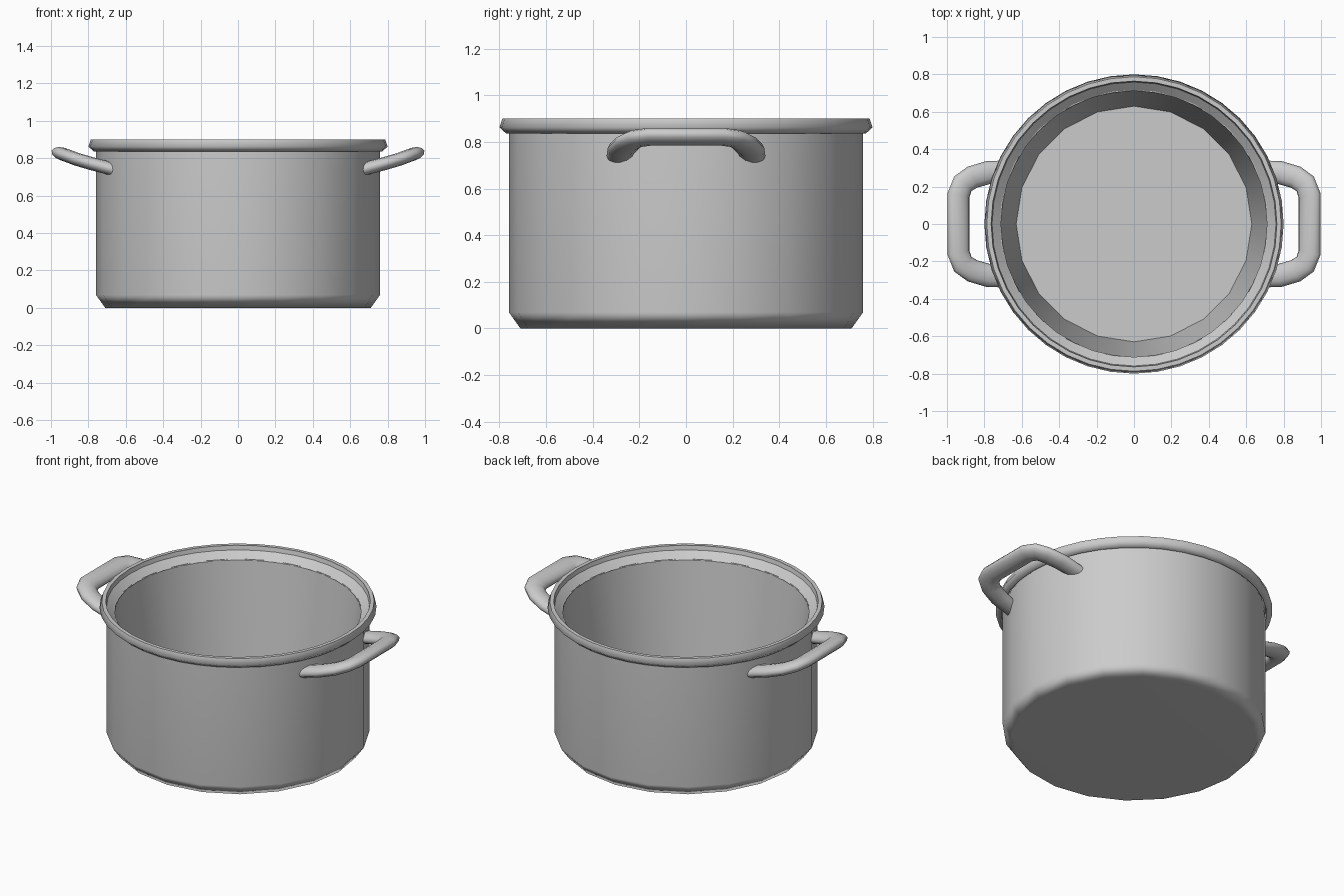
import bpy, bmesh, math
from mathutils import Vector

if "Cube" in bpy.data.objects:
    bpy.data.objects.remove(bpy.data.objects["Cube"])


def finish(name, bm, angle):
    bmesh.ops.recalc_face_normals(bm, faces=bm.faces)
    me = bpy.data.meshes.new(name)
    bm.to_mesh(me)
    bm.free()
    ob = bpy.data.objects.new(name, me)
    bpy.context.collection.objects.link(ob)
    bpy.ops.object.select_all(action='DESELECT')
    ob.select_set(True)
    bpy.context.view_layer.objects.active = ob
    bpy.ops.object.shade_smooth_by_angle(angle=math.radians(angle))
    return ob


def skin(bm, rings, closed):
    n = len(rings[0])
    pairs = list(zip(rings, rings[1:]))
    if closed:
        pairs.append((rings[-1], rings[0]))
    for a, b in pairs:
        for i in range(n):
            j = (i + 1) % n
            bm.faces.new((a[i], a[j], b[j], b[i]))
    if not closed:
        bm.faces.new(rings[0])
        bm.faces.new(rings[-1])


def lathe(name, profile, sides, closed, angle):
    bm = bmesh.new()
    rings = [[bm.verts.new((r * math.cos(math.tau * i / sides),
                            r * math.sin(math.tau * i / sides), z))
              for i in range(sides)] for r, z in profile]
    skin(bm, rings, closed)
    return finish(name, bm, angle)


def handle(name, side):
    # Flattened tube swept along a tilted, rounded U, ends cut to meet the wall
    half = [(0.685, 0.283, 0.745), (0.78, 0.275, 0.770), (0.865, 0.25, 0.795),
            (0.915, 0.215, 0.814), (0.938, 0.155, 0.822)]
    pts = [Vector(p) for p in half]
    pts += [Vector((p.x, -p.y, p.z)) for p in reversed(pts)]
    up = Vector((-0.29, 0, 0.957)).normalized()
    last = len(pts) - 1
    bm = bmesh.new()
    rings = []
    for k, p in enumerate(pts):
        if k == 0:
            t = Vector((0.89, 0.37, 0.27))
        elif k == last:
            t = Vector((-0.89, 0.37, -0.27))
        else:
            t = (p - pts[k - 1]).normalized() + (pts[k + 1] - p).normalized()
        across = up.cross(t).normalized()
        ring = []
        for i in range(12):
            u = math.tau * i / 12
            v = p + across * 0.062 * math.cos(u) + up * 0.035 * math.sin(u)
            ring.append(bm.verts.new((v.x * side, v.y, v.z)))
        rings.append(ring)
    skin(bm, rings, False)
    return finish(name, bm, 50)


# Pot body: base chamfer, outer wall, tapering inner wall and floor
body = lathe("pot_body", [(0.71, 0), (0.76, 0.07), (0.76, 0.84), (0.72, 0.835),
                          (0.63, 0.06)], 20, False, 60)
weighted = body.modifiers.new("weighted_normals", 'WEIGHTED_NORMAL')
weighted.keep_sharp = True

# Rolled rim
lathe("rim", [(0.764, 0.90), (0.787, 0.90), (0.80, 0.862), (0.77, 0.835),
              (0.764, 0.836)], 40, True, 68)

# Sloping lid seat inside the rim
lathe("lid_seat", [(0.765, 0.90), (0.762, 0.875), (0.711, 0.83),
                   (0.75, 0.832)], 40, True, 30)

# Side handles
handle("handle_right", 1)
handle("handle_left", -1)
